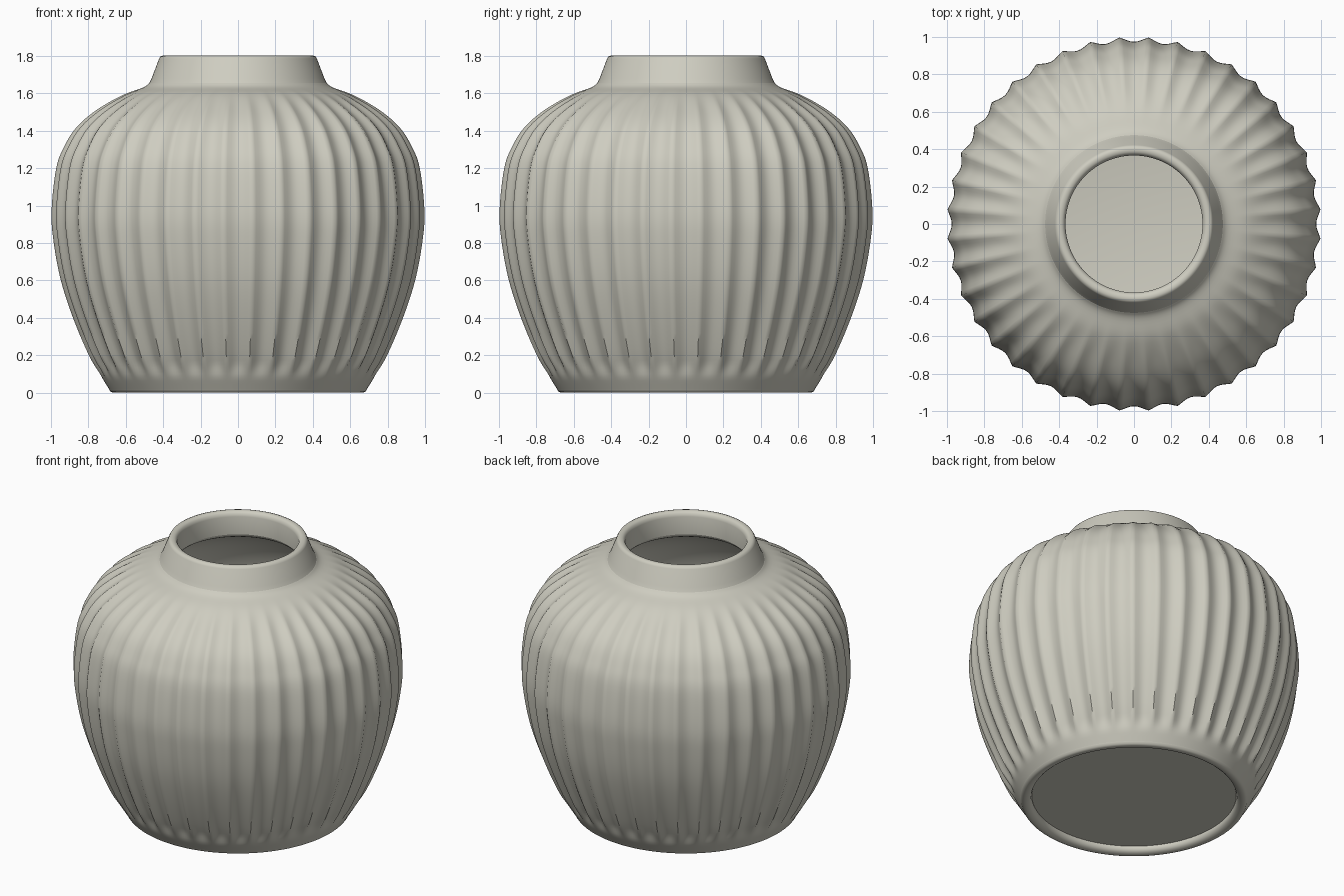
import bpy, bmesh, math

cube = bpy.data.objects.get("Cube")
if cube:
    bpy.data.objects.remove(cube, do_unlink=True)

FLUTES, STEPS = 40, 8
DEPTH = 0.026
SEG = FLUTES * STEPS

glaze = bpy.data.materials.new("warm_grey_ceramic")
glaze.use_nodes = True
colour = (0.62, 0.61, 0.53, 1)
glaze.diffuse_color = colour
glaze.node_tree.nodes["Principled BSDF"].inputs["Base Color"].default_value = colour


def smooth_path(points, steps):
    """Catmull-Rom curve through (radius, height) points."""
    pts = [points[0]] + points + [points[-1]]
    path = []
    for a, b, c, d in zip(pts, pts[1:], pts[2:], pts[3:]):
        for i in range(steps):
            t = i / steps
            path.append(tuple(
                b[k] + 0.5 * t * (c[k] - a[k] + t * (2 * a[k] - 5 * b[k] + 4 * c[k] - d[k]
                                  + t * (3 * (b[k] - c[k]) + d[k] - a[k])))
                for k in (0, 1)))
    return path + [points[-1]]


def ramp(value, low, high):
    t = min(max((value - low) / (high - low), 0), 1)
    return t * t * (3 - 2 * t)


def flute(step, z):
    """Depth of the concave flutes, fading out at foot and neck."""
    t = 2 * (step % STEPS) / STEPS - 1
    across = math.cos(t * math.pi / 2) ** 1.2
    return DEPTH * across * ramp(z, 0.07, 0.17) * (1 - ramp(z, 1.5, 1.63))


def lathe(name, path, fluted=False, cap=False):
    bm = bmesh.new()
    rings = []
    for r, z in path:
        ring = []
        for s in range(SEG):
            a = 2 * math.pi * (s + STEPS / 2) / SEG
            rr = r - (flute(s, z) if fluted else 0)
            ring.append(bm.verts.new((rr * math.cos(a), rr * math.sin(a), z)))
        rings.append(ring)
    for low, high in zip(rings, rings[1:]):
        for s in range(SEG):
            n = (s + 1) % SEG
            bm.faces.new((low[s], low[n], high[n], high[s]))
    if cap:
        bm.faces.new(rings[-1])
    mesh = bpy.data.meshes.new(name)
    bm.to_mesh(mesh)
    bm.free()
    mesh.materials.append(glaze)
    obj = bpy.data.objects.new(name, mesh)
    bpy.context.collection.objects.link(obj)
    bpy.ops.object.select_all(action="DESELECT")
    obj.select_set(True)
    bpy.context.view_layer.objects.active = obj
    bpy.ops.object.shade_smooth_by_angle(angle=math.radians(50))
    return obj


# Fluted outer wall, from foot to the base of the neck
body = [(0.69, 0.02), (0.74, 0.1), (0.80, 0.2), (0.885, 0.4), (0.95, 0.6), (0.988, 0.8),
        (1.0, 0.97), (0.975, 1.2), (0.93, 1.32), (0.865, 1.42), (0.76, 1.51),
        (0.62, 1.59), (0.51, 1.63), (0.475, 1.655)]
lathe("fluted_body", smooth_path(body, 5), fluted=True)

# Plain neck with a rounded lip
neck = [(0.475, 1.655), (0.462, 1.68), (0.422, 1.785), (0.415, 1.797), (0.402, 1.802),
        (0.385, 1.8), (0.372, 1.79), (0.366, 1.77), (0.37, 1.65)]
lathe("neck", neck)

# Hollow inside with a flat floor
inside = [(0.37, 1.65), (0.40, 1.62), (0.56, 1.55), (0.78, 1.41), (0.90, 1.2), (0.925, 0.97),
          (0.88, 0.6), (0.74, 0.2), (0.68, 0.1)]
lathe("inner_wall", smooth_path(inside, 4) + [(0.62, 0.08)], cap=True)

# Rounded foot ring and recessed underside
foot = [(0.69, 0.02), (0.683, 0.006), (0.67, 0.0), (0.655, 0.0), (0.638, 0.005),
        (0.626, 0.015), (0.62, 0.03), (0.62, 0.04)]
foot_ring = lathe("foot_ring", foot, cap=True)
for obj in bpy.data.objects:
    if obj.name in {"foot_ring", "inner_wall", "fluted_body", "neck"}:
        bm = bmesh.new()
        bm.from_mesh(obj.data)
        # Lathed top-down pieces already wind correctly except these two shells
        if obj.name in {"foot_ring", "inner_wall"}:
            caps = [f for f in bm.faces if len(f.verts) > 4]
            bmesh.ops.reverse_faces(bm, faces=[f for f in caps
                                               if (f.normal.z > 0) == (obj.name == "foot_ring")])
        bm.to_mesh(obj.data)
        bm.free()
